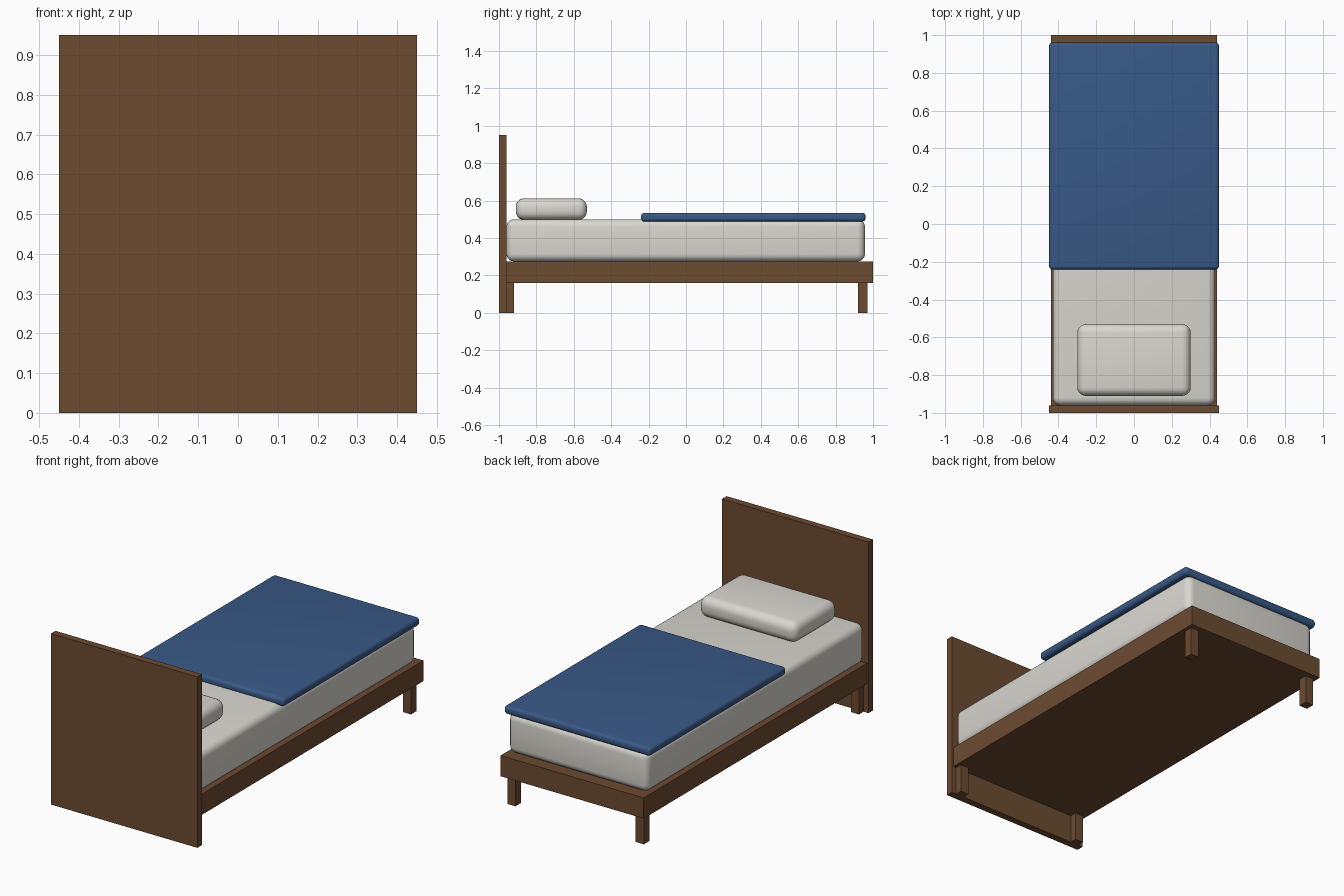
import bpy

cube = bpy.data.objects.get("Cube")
if cube:
    bpy.data.objects.remove(cube, do_unlink=True)


def make_material(name, rgb):
    mat = bpy.data.materials.new(name)
    mat.use_nodes = True
    color = (*rgb, 1.0)
    mat.diffuse_color = color
    bsdf = mat.node_tree.nodes["Principled BSDF"]
    bsdf.inputs["Base Color"].default_value = color
    bsdf.inputs["Roughness"].default_value = 0.8
    return mat


wood = make_material("brown wood", (0.15, 0.07, 0.03))
linen = make_material("off-white linen", (0.70, 0.68, 0.63))
blue = make_material("blue cloth", (0.04, 0.10, 0.24))


def box(name, x, y, z, mat, radius=0.0):
    """Box from (min, max) ranges, with rounded smooth edges if radius is given."""
    ranges = (x, y, z)
    bpy.ops.mesh.primitive_cube_add(size=1, location=[(a + b) / 2 for a, b in ranges])
    obj = bpy.context.object
    obj.name = name
    obj.scale = [b - a for a, b in ranges]
    bpy.ops.object.transform_apply(location=False, rotation=False, scale=True)
    obj.data.materials.append(mat)
    if radius:
        bevel = obj.modifiers.new("Rounded edges", "BEVEL")
        bevel.width = radius
        bevel.segments = 5
        bpy.ops.object.modifier_apply(modifier=bevel.name)
        bpy.ops.object.shade_smooth_by_angle()
    return obj


# Wooden bed frame
box("headboard", (-0.45, 0.45), (-1.0, -0.96), (0, 0.95), wood)
box("bed_base", (-0.44, 0.44), (-0.98, 1.0), (0.16, 0.275), wood)

# Four square legs
for side, sx in (("left", 1), ("right", -1)):
    for end, sy in (("front", -1), ("back", 1)):
        cx, cy, half = sx * 0.395, sy * 0.945, 0.025
        box(f"{end}_{side}_leg", (cx - half, cx + half), (cy - half, cy + half),
            (0, 0.165), wood)

# Soft bedding
box("mattress", (-0.43, 0.43), (-0.96, 0.957), (0.275, 0.5), linen, 0.04)
box("pillow", (-0.30, 0.30), (-0.91, -0.53), (0.497, 0.612), linen, 0.045)
box("blanket", (-0.45, 0.45), (-0.24, 0.96), (0.488, 0.535), blue, 0.018)
